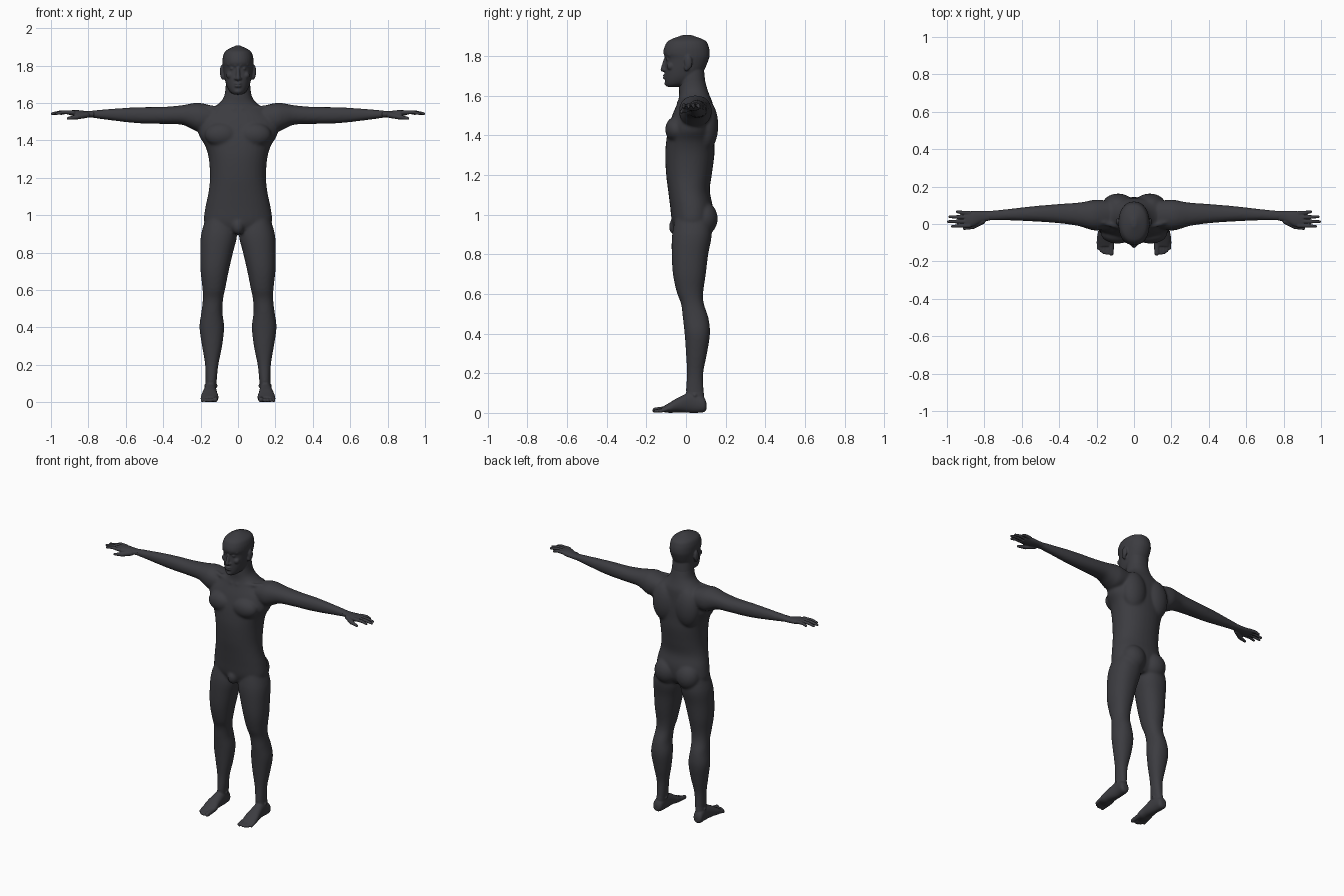
import bpy
import bmesh
import math
from mathutils import Matrix, Vector

default_cube = bpy.data.objects.get("Cube")
if default_cube:
    bpy.data.objects.remove(default_cube, do_unlink=True)

skin = bpy.data.materials.new("dark_grey")
skin.use_nodes = True
colour = (.045, .045, .052, 1)
skin.diffuse_color = colour
skin.node_tree.nodes["Principled BSDF"].inputs["Base Color"].default_value = colour

LEFT, RIGHT = 1, -1
BOTH = (LEFT, RIGHT)
MIDDLE = (LEFT,)


def spline(before, start, end, after, t):
    """Smooth interpolation between two neighbouring cross-sections."""
    values = []
    for a, b, c, d in zip(before, start, end, after):
        curve = 2 * a - 5 * b + 4 * c - d + t * (3 * (b - c) + d - a)
        values.append(b + t * (c - a + t * curve) / 2)
    return values


def superellipse(low, high, wave, power):
    """Coordinate between low and high for a cosine or sine value."""
    bulge = math.copysign(abs(wave) ** (2 / power), wave)
    return (low + high) / 2 + bulge * (high - low) / 2


def loft(bm, axis, sections, sides=MIDDLE, power=2.2, steps=4, count=32):
    """Skin rounded sections (position, a low, a high, b low, b high) along an axis."""
    last = len(sections) - 1
    dense = [sections[last]]
    for i in reversed(range(last)):
        before, after = sections[max(0, i - 1)], sections[min(last, i + 2)]
        for step in reversed(range(steps)):
            dense.append(spline(before, sections[i], sections[i + 1], after, step / steps))
    for side in sides:
        rings = []
        for position, a_low, a_high, b_low, b_high in dense:
            ring = []
            for k in range(count):
                angle = math.tau * k / count
                point = [superellipse(a_low, a_high, math.cos(angle), power),
                         superellipse(b_low, b_high, math.sin(angle), power)]
                point.insert(axis, position)
                point[0] *= side
                ring.append(bm.verts.new(point))
            rings.append(ring)
        for ring, following in zip(rings, rings[1:]):
            for k in range(count):
                bm.faces.new((ring[k - 1], ring[k], following[k], following[k - 1]))
        bm.faces.new(rings[0])
        bm.faces.new(rings[-1])


def upright(sections):
    """Turn (height, half width, front, back) into centred loft sections."""
    return [(z, -half, half, front, back) for z, half, front, back in sections]


def blob(bm, centre, radii, sides=MIDDLE):
    for side in sides:
        place = Matrix.Translation((centre[0] * side, centre[1], centre[2]))
        bmesh.ops.create_uvsphere(bm, u_segments=24, v_segments=16, radius=1,
                                  matrix=place @ Matrix.Diagonal((*radii, 1)))


def rod(bm, start, end, start_radius, end_radius, sides=MIDDLE):
    """Tapered rod with round ends."""
    for side in sides:
        p, q = (Vector((x * side, y, z)) for x, y, z in (start, end))
        turn = (q - p).to_track_quat("Z", "Y").to_matrix().to_4x4()
        bmesh.ops.create_cone(bm, cap_ends=True, segments=16, radius1=start_radius,
                              radius2=end_radius, depth=(q - p).length,
                              matrix=Matrix.Translation((p + q) / 2) @ turn)
        blob(bm, p, [start_radius] * 3)
        blob(bm, q, [end_radius] * 3)


def finish(bm, name, voxel, smoothing):
    """Fuse the overlapping masses into one smooth skin."""
    bmesh.ops.recalc_face_normals(bm, faces=bm.faces)
    mesh = bpy.data.meshes.new(name)
    bm.to_mesh(mesh)
    bm.free()
    obj = bpy.data.objects.new(name, mesh)
    bpy.context.collection.objects.link(obj)
    fuse = obj.modifiers.new("fuse", "REMESH")
    fuse.mode = "VOXEL"
    fuse.voxel_size = voxel
    soften = obj.modifiers.new("soften", "SMOOTH")
    soften.iterations = smoothing
    graph = bpy.context.evaluated_depsgraph_get()
    fused = bpy.data.meshes.new_from_object(obj.evaluated_get(graph))
    obj.modifiers.clear()
    obj.data = fused
    fused.materials.clear()
    fused.materials.append(skin)
    fused.shade_smooth()


# Torso and neck
body = bmesh.new()
loft(body, 2, upright([
    (.91, .13, -.05, .1), (.96, .18, -.07, .13), (1.04, .175, -.08, .135),
    (1.12, .158, -.09, .12), (1.2, .15, -.1, .13), (1.3, .156, -.105, .143),
    (1.37, .175, -.1, .143), (1.43, .21, -.09, .143), (1.5, .21, -.07, .14),
    (1.56, .155, -.045, .135), (1.6, .1, -.035, .12), (1.64, .073, -.035, .106),
    (1.72, .063, -.03, .085)]))
blob(body, (.088, -.05, 1.43), (.09, .055, .065), BOTH)   # chest
blob(body, (.085, .1, 1.45), (.085, .063, .13), BOTH)     # upper back
blob(body, (.08, .09, .98), (.08, .07, .085), BOTH)       # buttocks
blob(body, (0, -.05, .94), (.034, .036, .045))            # groin
rod(body, (.02, -.035, 1.565), (.17, .01, 1.58), .012, .012, BOTH)   # collarbones

# Legs
loft(body, 2, [
    (.04, .12, .18, .02, .09), (.1, .115, .173, 0, .09), (.2, .105, .176, .005, .087),
    (.3, .085, .192, 0, .106), (.4, .074, .206, -.007, .121),
    (.48, .083, .196, -.016, .113), (.55, .08, .188, -.025, .09),
    (.61, .068, .19, -.047, .087), (.7, .05, .2, -.066, .1), (.8, .027, .202, -.072, .112),
    (.9, .005, .197, -.07, .13), (1, .03, .165, -.05, .12)], BOTH)

# Arms
loft(body, 0, [
    (.1, -.02, .12, 1.47, 1.575), (.2, -.035, .13, 1.445, 1.6), (.25, -.025, .122, 1.463, 1.597),
    (.3, -.01, .114, 1.484, 1.588), (.4, .004, .107, 1.488, 1.579),
    (.54, .014, .095, 1.492, 1.577), (.7, .02, .077, 1.51, 1.567),
    (.81, .017, .068, 1.526, 1.556)], BOTH)
finish(body, "body", .0075, 8)

# Head with the top of the neck
head = bmesh.new()
loft(head, 2, upright([
    (1.645, .022, -.095, -.04), (1.66, .043, -.103, .015), (1.69, .06, -.106, .06),
    (1.73, .071, -.106, .092), (1.785, .08, -.102, .115), (1.815, .083, -.114, .12),
    (1.85, .08, -.107, .114), (1.88, .064, -.085, .095), (1.907, .012, -.015, .025)]))
loft(head, 2, upright([(1.62, .068, -.025, .1), (1.67, .067, -.034, .097),
                       (1.74, .062, -.03, .09)]))
rod(head, (0, -.104, 1.785), (0, -.117, 1.732), .008, .012)               # nose
blob(head, (.011, -.108, 1.73), (.009, .012, .008), BOTH)                 # nostrils
rod(head, (.012, -.1, 1.803), (.05, -.083, 1.806), .011, .009, BOTH)      # brows
blob(head, (.03, -.09, 1.784), (.013, .011, .009), BOTH)                  # eyes
blob(head, (.043, -.077, 1.748), (.02, .02, .02), BOTH)                   # cheeks
for lip_height in (1.69, 1.703):
    blob(head, (0, -.105, lip_height), (.02, .013, .006))
blob(head, (0, -.092, 1.662), (.022, .017, .014))                         # chin
blob(head, (.086, .012, 1.768), (.011, .02, .036), BOTH)                  # ears
blob(head, (.08, .003, 1.742), (.012, .013, .018), BOTH)                  # ear lobes
finish(head, "head", .0045, 4)

for side, label in ((LEFT, "left"), (RIGHT, "right")):
    one = (side,)

    # Hand, with four fingers fanned across the palm, then the thumb
    hand = bmesh.new()
    loft(hand, 0, [(.77, .018, .069, 1.522, 1.559), (.81, .012, .07, 1.524, 1.557),
                   (.86, -.013, .07, 1.526, 1.562), (.905, -.015, .062, 1.537, 1.56)], one)
    for i, tip in enumerate((.972, .993, .985, .945)):
        root_y, tip_y = .022 * i - .008, .026 * i - .013
        joint = ((tip + .9) / 2, (root_y + tip_y) / 2, 1.551)
        rod(hand, (.88, root_y, 1.549), joint, .0115, .01, one)
        rod(hand, joint, (tip, tip_y, 1.543), .01, .0075, one)
    thumb_joint = (.86, -.014, 1.525)
    rod(hand, (.81, .015, 1.536), thumb_joint, .016, .013, one)
    rod(hand, thumb_joint, (.908, -.024, 1.518), .013, .008, one)
    finish(hand, label + "_hand", .0032, 3)

    # Foot from heel to ball, with the ankle and five toes
    foot = bmesh.new()
    loft(foot, 1, [(.103, .137, .168, .018, .05), (.088, .12, .182, .003, .08),
                   (.03, .115, .18, 0, .105), (-.04, .11, .192, .003, .077),
                   (-.08, .104, .198, 0, .053), (-.12, .113, .187, .005, .03)], one)
    loft(foot, 2, [(.03, .122, .178, .02, .09), (.08, .117, .175, 0, .092),
                   (.13, .115, .17, .005, .085)], one)
    blob(foot, (.145, .045, .088), (.036, .02, .02), one)
    for i in range(5):
        radius = .009 if i else .0135
        x = .13 + .015 * i if i else .122
        tip_y = -.156 + .003 * max(0, i - 1) ** 2
        rod(foot, (x, -.095, .02), (x, tip_y, radius), radius * 1.15, radius, one)
    finish(foot, label + "_foot", .004, 3)
